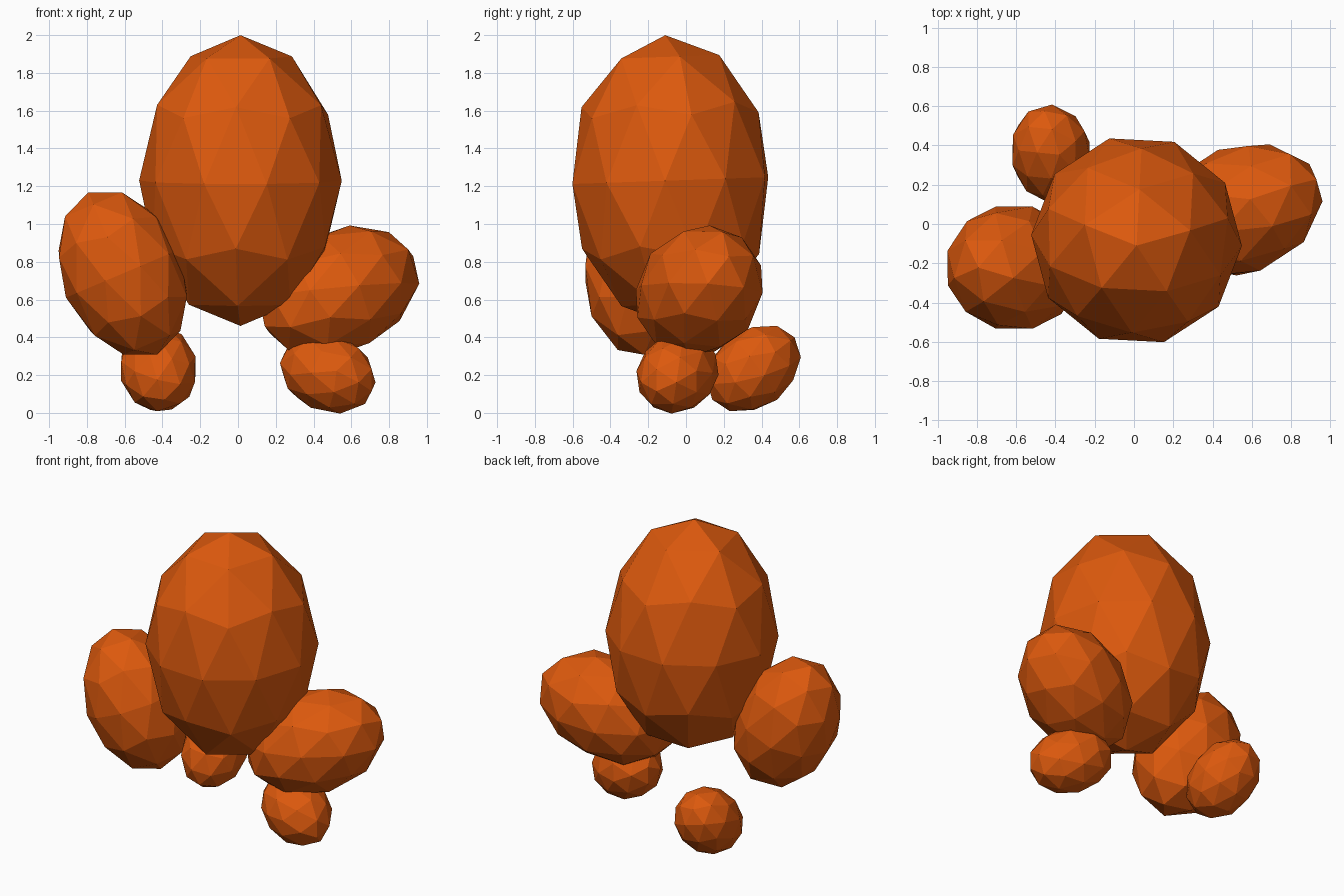
import bpy
from mathutils import Matrix, Vector

if "Cube" in bpy.data.objects:
    bpy.data.objects.remove(bpy.data.objects["Cube"])

orange = bpy.data.materials.new("orange")
orange.diffuse_color = (0.72, 0.1, 0.004, 1)
orange.use_nodes = True
orange.node_tree.nodes["Principled BSDF"].inputs["Base Color"].default_value = orange.diffuse_color


def egg(name, center, radius, length, axis, side):
    """Low-poly ellipsoid: long axis along 'axis', first facet corner towards 'side'."""
    z = Vector(axis).normalized()
    x = Vector(side)
    x = (x - z * x.dot(z)).normalized()
    y = z.cross(x)
    turn = Matrix((x, y, z)).transposed().to_4x4()
    bpy.ops.mesh.primitive_ico_sphere_add(subdivisions=2, radius=1)
    ob = bpy.context.object
    ob.name = name
    ob.data.transform(Matrix.Diagonal((radius, radius, length, 1)))
    ob.matrix_world = Matrix.Translation(center) @ turn
    ob.data.materials.append(orange)
    return ob


# Large upright body
egg("body", (0.013, -0.083, 1.23), 0.537, 0.77, (0, -0.035, 1), (0.966, 0.259, 0))

# Haunches leaning outwards
egg("left_haunch", (-0.61, -0.222, 0.738), 0.327, 0.467, (-0.39, 0, 0.92), (0.875, -0.309, 0.371))
egg("right_haunch", (0.535, 0.07, 0.643), 0.327, 0.462, (0.85, 0.34, 0.40), (-0.117, -0.014, 0.259))

# Small feet
egg("left_foot", (-0.422, 0.357, 0.235), 0.208, 0.275, (-0.12, 0.79, 0.60), (1, 0, 0))
egg("right_foot", (0.475, -0.045, 0.212), 0.207, 0.275, (0.84, -0.40, -0.35), (0, 0, 1))
